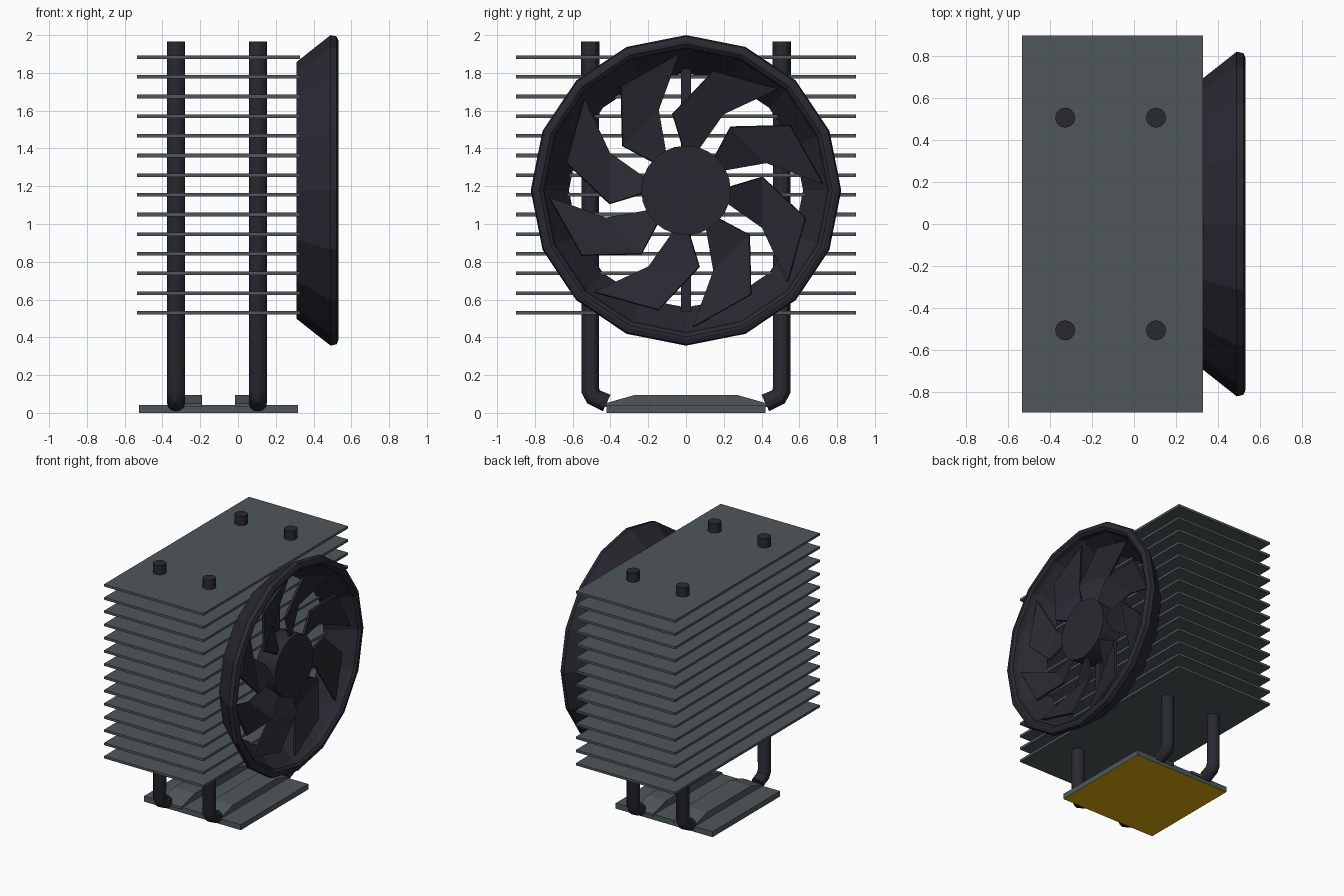
import bpy, bmesh, math

if "Cube" in bpy.data.objects:
    bpy.data.objects.remove(bpy.data.objects["Cube"])


def material(name, rgb):
    m = bpy.data.materials.new(name)
    m.diffuse_color = (*rgb, 1)
    m.use_nodes = True
    m.node_tree.nodes["Principled BSDF"].inputs["Base Color"].default_value = m.diffuse_color
    return m


METAL = material("fin grey", (0.08, 0.097, 0.102))
DARK = material("dark charcoal", (0.023, 0.022, 0.031))
GOLD = material("copper gold", (0.72, 0.41, 0.004))
HUB_Z = 1.178


def mesh_object(name, verts, faces, mat):
    me = bpy.data.meshes.new(name)
    me.from_pydata(verts, [], faces)
    bm = bmesh.new()
    bm.from_mesh(me)
    bmesh.ops.recalc_face_normals(bm, faces=bm.faces)
    bm.to_mesh(me)
    bm.free()
    me.materials.append(mat)
    ob = bpy.data.objects.new(name, me)
    bpy.context.collection.objects.link(ob)
    return ob


def extrude_x(name, profile, x0, x1, mat):
    """Prism from a (y, z) profile running between two x positions."""
    n = len(profile)
    verts = [(x, y, z) for x in (x0, x1) for y, z in profile]
    faces = [tuple(range(n)), tuple(range(n, 2 * n))]
    faces += [(i, (i + 1) % n, n + (i + 1) % n, n + i) for i in range(n)]
    return mesh_object(name, verts, faces, mat)


def box(name, x0, x1, y0, y1, z0, z1, mat):
    return extrude_x(name, [(y0, z0), (y1, z0), (y1, z1), (y0, z1)], x0, x1, mat)


def polar(r, deg):
    a = math.radians(deg)
    return r * math.cos(a), HUB_Z + r * math.sin(a)


# Cooling fins
for i in range(14):
    z = 0.53 + i * 0.1041
    box(f"fin_{i + 1}", -0.535, 0.328, -0.9, 0.9, z - 0.0095, z + 0.0095, METAL)

# Base plate with gold contact face underneath
base = box("base_plate", -0.525, 0.318, -0.42, 0.42, 0.0, 0.043, METAL)
base.data.materials.append(GOLD)
for p in base.data.polygons:
    if p.normal.z < -0.5:
        p.material_index = 1

# Raised pipe clamps on the base
ridge = [(-0.43, 0.03), (0.43, 0.03), (0.43, 0.05), (0.27, 0.095), (-0.27, 0.095), (-0.43, 0.05)]
for name, x0, x1 in (("clamp_left", -0.37, -0.19), ("clamp_right", -0.017, 0.145)):
    extrude_x(name, ridge, x0, x1, METAL)

# Heat pipes with an elbow into the base
path = [(0.507, 1.965), (0.507, 0.12), (0.49, 0.085), (0.42, 0.052)]
for x in (-0.328, 0.105):
    for side in (-1, 1):
        cu = bpy.data.curves.new("heat_pipe", 'CURVE')
        cu.dimensions = '3D'
        cu.bevel_depth = 0.048
        cu.bevel_resolution = 4
        cu.use_fill_caps = True
        sp = cu.splines.new('POLY')
        sp.use_smooth = False
        sp.points.add(len(path) - 1)
        for pt, (y, z) in zip(sp.points, path):
            pt.co = (x, y * side, z, 1)
        cu.materials.append(DARK)
        ob = bpy.data.objects.new("heat_pipe", cu)
        bpy.context.collection.objects.link(ob)
        bpy.ops.object.select_all(action='DESELECT')
        ob.select_set(True)
        bpy.context.view_layer.objects.active = ob
        bpy.ops.object.convert(target='MESH')
        bpy.ops.object.shade_smooth_by_angle()

# Fan shroud: flared sixteen-sided ring, profile as (x, radius)
prof = [(0.31, 0.68), (0.49, 0.822), (0.522, 0.815), (0.533, 0.79), (0.533, 0.775),
        (0.518, 0.755), (0.485, 0.745), (0.31, 0.62)]
N, P = 16, len(prof)
verts = [(x, *polar(r, k * 360 / N)) for k in range(N) for x, r in prof]
faces = [(k * P + j, k * P + (j + 1) % P, (k + 1) % N * P + (j + 1) % P, (k + 1) % N * P + j)
         for k in range(N) for j in range(P)]
mesh_object("fan_shroud", verts, faces, DARK)

# Fan hub and the strut behind it
extrude_x("fan_hub", [polar(0.237, k * 15) for k in range(24)], 0.32, 0.49, DARK)
box("fan_strut", 0.31, 0.345, -0.027, 0.027, 0.53, 1.83, DARK)

# Swept fan blades: leading edge forward, trailing edge deeper, tip at the rim
lead = [(0.46, 0.21, 3), (0.46, 0.41, 10), (0.46, 0.65, -13)]
trail = [(0.38, 0.21, -15), (0.39, 0.45, -26), (0.465, 0.725, -42)]
for b in range(8):
    verts = [(x, *polar(r, a + b * 45)) for x, r, a in lead + trail]
    blade = mesh_object(f"fan_blade_{b + 1}", verts, [(0, 1, 4, 3), (1, 2, 5, 4)], DARK)
    mod = blade.modifiers.new("thickness", 'SOLIDIFY')
    mod.thickness = 0.018
    mod.offset = 0
